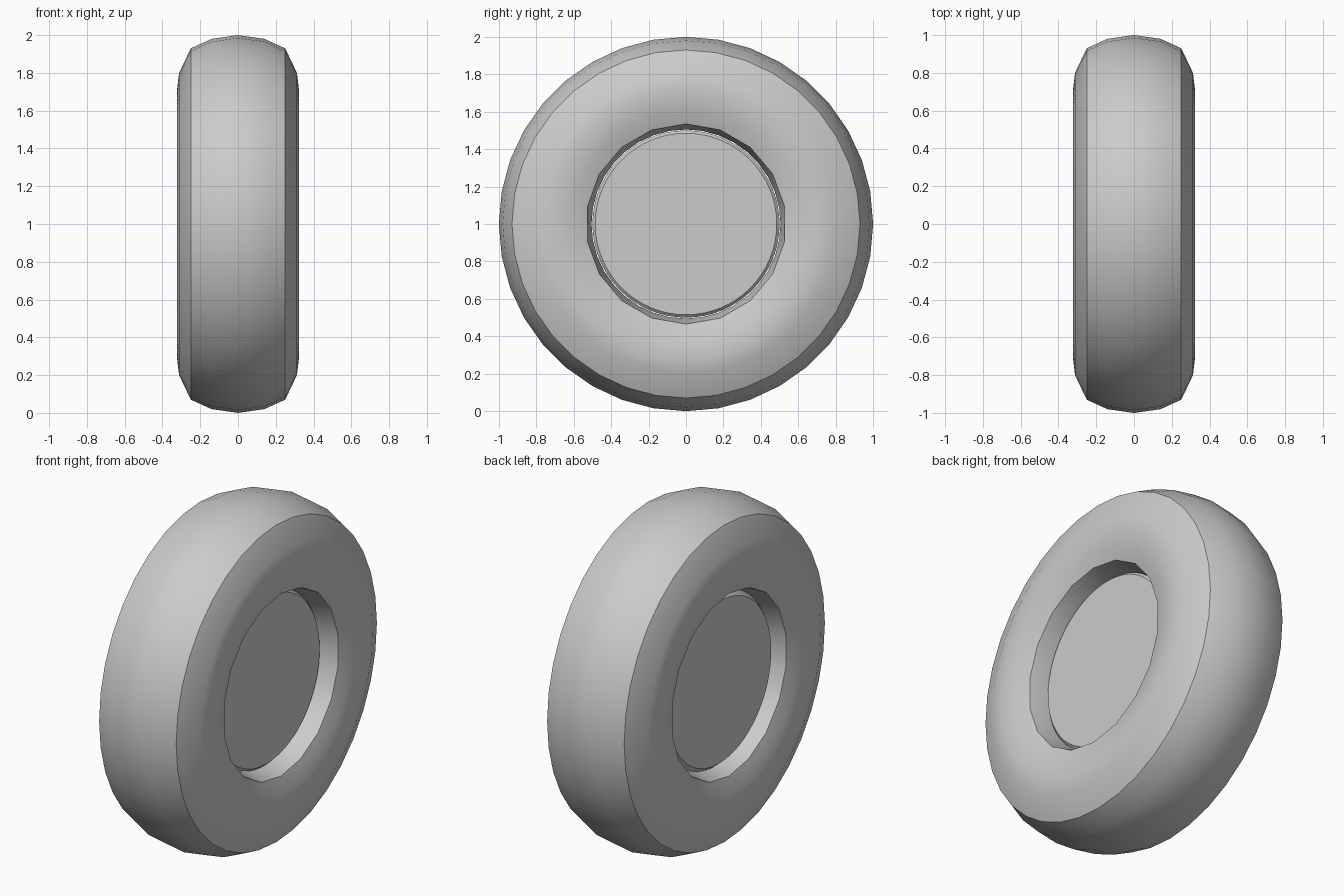
import bpy, bmesh, math

# Remove the default object
if "Cube" in bpy.data.objects:
    bpy.data.objects.remove(bpy.data.objects["Cube"], do_unlink=True)

# One plain grey for everything
grey = bpy.data.materials.new("plain_grey")
grey.use_nodes = True
colour = (0.6, 0.6, 0.6, 1)
grey.diffuse_color = colour
grey.node_tree.nodes["Principled BSDF"].inputs["Base Color"].default_value = colour


def lathe(name, profile, sides, closed=False, coarse=(), smooth=38):
    """Spin (x, radius) points about the axle; coarse rings get half the sides."""
    bm = bmesh.new()
    rings = []
    for i, (x, r) in enumerate(profile):
        ring = []
        for k in range(sides):
            a = math.tau * k / sides
            rr = r * math.cos(math.tau / sides) if i in coarse and k % 2 else r
            ring.append(bm.verts.new((x, rr * math.sin(a), 1 + rr * math.cos(a))))
        rings.append(ring)
    pairs = list(zip(rings, rings[1:]))
    if closed:
        pairs.append((rings[-1], rings[0]))
    else:
        bm.faces.new(rings[0])
        bm.faces.new(rings[-1])
    for a, b in pairs:
        for k in range(sides):
            n = (k + 1) % sides
            bm.faces.new((a[k], a[n], b[n], b[k]))
    bmesh.ops.recalc_face_normals(bm, faces=bm.faces)
    mesh = bpy.data.meshes.new(name)
    bm.to_mesh(mesh)
    bm.free()
    mesh.materials.append(grey)
    obj = bpy.data.objects.new(name, mesh)
    bpy.context.collection.objects.link(obj)
    bpy.ops.object.select_all(action='DESELECT')
    obj.select_set(True)
    bpy.context.view_layer.objects.active = obj
    bpy.ops.object.shade_smooth_by_angle(angle=math.radians(smooth))
    return obj


# Tyre: half section from the bore to the tread, mirrored across the middle
half = [(0.16, 0.505), (0.28, 0.535), (0.308, 0.61), (0.323, 0.71),
        (0.312, 0.80), (0.25, 0.93), (0.14, 0.98)]
section = half + [(0, 1.0)] + [(-x, r) for x, r in reversed(half)]
last = len(section) - 1
lathe("tyre", section, 36, closed=True, coarse=(1, last - 1))

# Hub: solid disc filling the bore, with a narrow chamfer at each rim
lathe("hub_disc", [(-0.22, 0.475), (-0.19, 0.50), (0.175, 0.50), (0.19, 0.485)],
      64, smooth=25)
